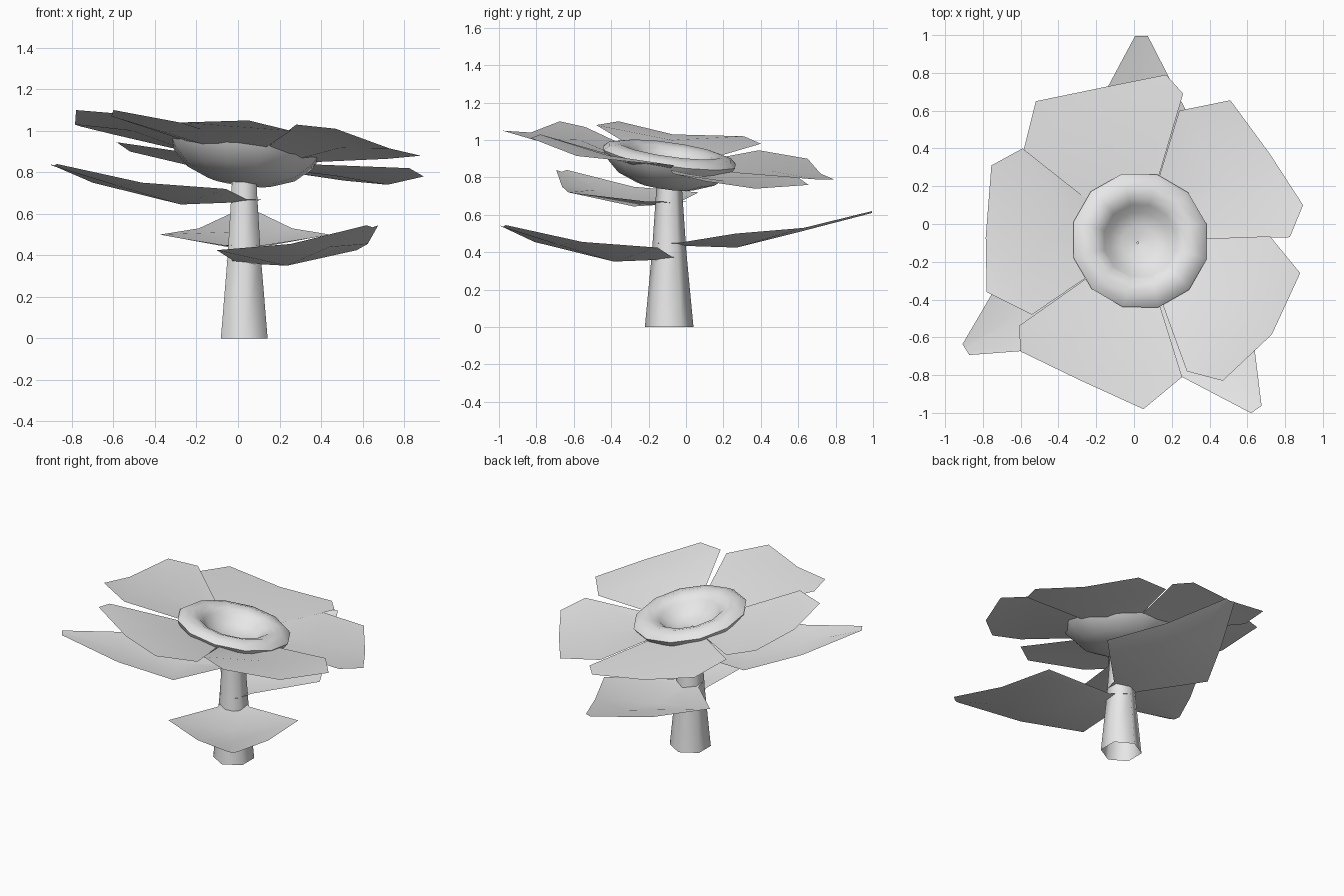
import bpy, math
from mathutils import Vector, Matrix

if "Cube" in bpy.data.objects:
    bpy.data.objects.remove(bpy.data.objects["Cube"])

grey = bpy.data.materials.new("light_grey")
grey.diffuse_color = (0.8, 0.8, 0.8, 1)
grey.use_nodes = True
grey.node_tree.nodes["Principled BSDF"].inputs["Base Color"].default_value = grey.diffuse_color
CX, CY = 0.03, -0.09      # stem axis
SLOPE = 0.14              # flower head leans towards +x and +y


def make(name, verts, faces, smooth=math.radians(50)):
    me = bpy.data.meshes.new(name)
    me.from_pydata([tuple(v) for v in verts], [], faces)
    me.materials.append(grey)
    ob = bpy.data.objects.new(name, me)
    bpy.context.collection.objects.link(ob)
    bpy.ops.object.select_all(action='DESELECT')
    ob.select_set(True)
    bpy.context.view_layer.objects.active = ob
    bpy.ops.object.shade_smooth_by_angle(angle=smooth)
    return ob


def lathe(profile, n, phase=0.0):
    """Rings from bottom outside, over the rim, to the inside."""
    verts, faces = [], []
    for r, z in profile:
        for i in range(n):
            a = phase + 2 * math.pi * i / n
            verts.append(Vector((r * math.cos(a), r * math.sin(a), z)))
    for k in range(len(profile) - 1):
        for i in range(n):
            j = (i + 1) % n
            faces.append((k*n + i, k*n + j, (k+1)*n + j, (k+1)*n + i))
    return verts, faces


def sheet(name, rows):
    """Single-sided grid of rows of three points, facing up."""
    verts = [p for row in rows for p in row]
    faces = []
    for k in range(len(rows) - 1):
        for i in range(2):
            a = 3*k + i
            f = (a, a + 1, a + 4, a + 3)
            p, q, s = (Vector(verts[f[m]]) for m in (0, 2, 3))
            q1 = Vector(verts[f[1]])
            if (q - p).cross(s - q1).z < 0:
                f = f[::-1]
            faces.append(f)
    return make(name, verts, faces, math.radians(60))


# stem: open six-sided taper
v, f = lathe([(0.13, 0), (0.092, 0.40), (0.07, 0.72), (0.067, 0.80)], 6, math.pi / 6)
make("stem", [p + Vector((CX, CY, 0)) for p in v], f, math.radians(70))

# flower centre: tilted bowl with a rounded rim and a hollow
v, f = lathe([(0.03, -0.155), (0.16, -0.145), (0.27, -0.10), (0.345, -0.03), (0.368, 0.01),
              (0.34, 0.035), (0.28, 0.05), (0.23, 0.035), (0.197, 0.01),
              (0.16, -0.035), (0.09, -0.065), (0.005, -0.075)], 12, math.pi / 12)
normal = Vector((SLOPE, SLOPE, 1)).normalized()
tilt = Matrix.Translation((CX, CY, 0.90)) @ Vector((0, 0, 1)).rotation_difference(normal).to_matrix().to_4x4()
make("flower_centre", [tilt @ p for p in v], f, math.radians(60))

# petals: outer outline clockwise (side, corner, tip, corner, side)
petals = {
    "petal_back_left": [(-.585, .39, .945), (-.52, .65, .90), (-.18, .72, .82), (.17, .79, .79), (.26, .69, .79)],
    "petal_back_right": [(.24, .60, .80), (.51, .655, .76), (.72, .37, .74), (.895, .10, .78), (.825, -.07, .82)],
    "petal_front_right": [(.72, -.065, .865), (.88, -.26, .88), (.73, -.585, .915), (.47, -.83, 1.01), (.28, -.78, 1.03)],
    "petal_front": [(.255, -.81, 1.0), (.05, -.98, 1.05), (-.28, -.83, 1.04), (-.60, -.675, 1.10), (-.61, -.54, 1.07)],
    "petal_left": [(-.54, -.48, 1.08), (-.78, -.36, 1.10), (-.785, -.07, 1.03), (-.755, .31, 1.02), (-.59, .40, .98)],
}


def inner(p, t, drop):
    x, y = CX + t * (p[0] - CX), CY + t * (p[1] - CY)
    return (x, y, 0.90 - SLOPE * (x - CX) - SLOPE * (y - CY) - drop)


for name, (s1, c1, tip, c2, s2) in petals.items():
    mid = (CX + .66 * (tip[0] - CX), CY + .66 * (tip[1] - CY), (s1[2] + s2[2]) / 2 - 0.03)
    sheet(name, [(inner(s1, .35, .02), inner(tip, .3, .04), inner(s2, .35, .02)),
                 (s1, mid, s2), (c1, tip, c2)])

# leaves: (distance, half width, centre height, edge height) along the leaf
rows = [(-0.06, 0.07, 0.0, 0.01), (0.05, 0.10, -0.005, 0.01), (0.36, 0.41, -0.015, 0.06),
        (0.72, 0.225, 0.075, 0.09), (1.085, 0.034, 0.17, 0.18)]
for name, ang, z0 in (("leaf_back", 89.5, 0.44), ("leaf_left", 212, 0.66), ("leaf_front", -55.3, 0.365)):
    a = math.radians(ang)
    d, n = Vector((math.cos(a), math.sin(a), 0)), Vector((-math.sin(a), math.cos(a), 0))
    base = Vector((CX, CY, z0))
    up = Vector((0, 0, 1))
    sheet(name, [(base + d*s - n*w + up*ze, base + d*s + up*zc, base + d*s + n*w + up*ze)
                 for s, w, zc, ze in rows])
